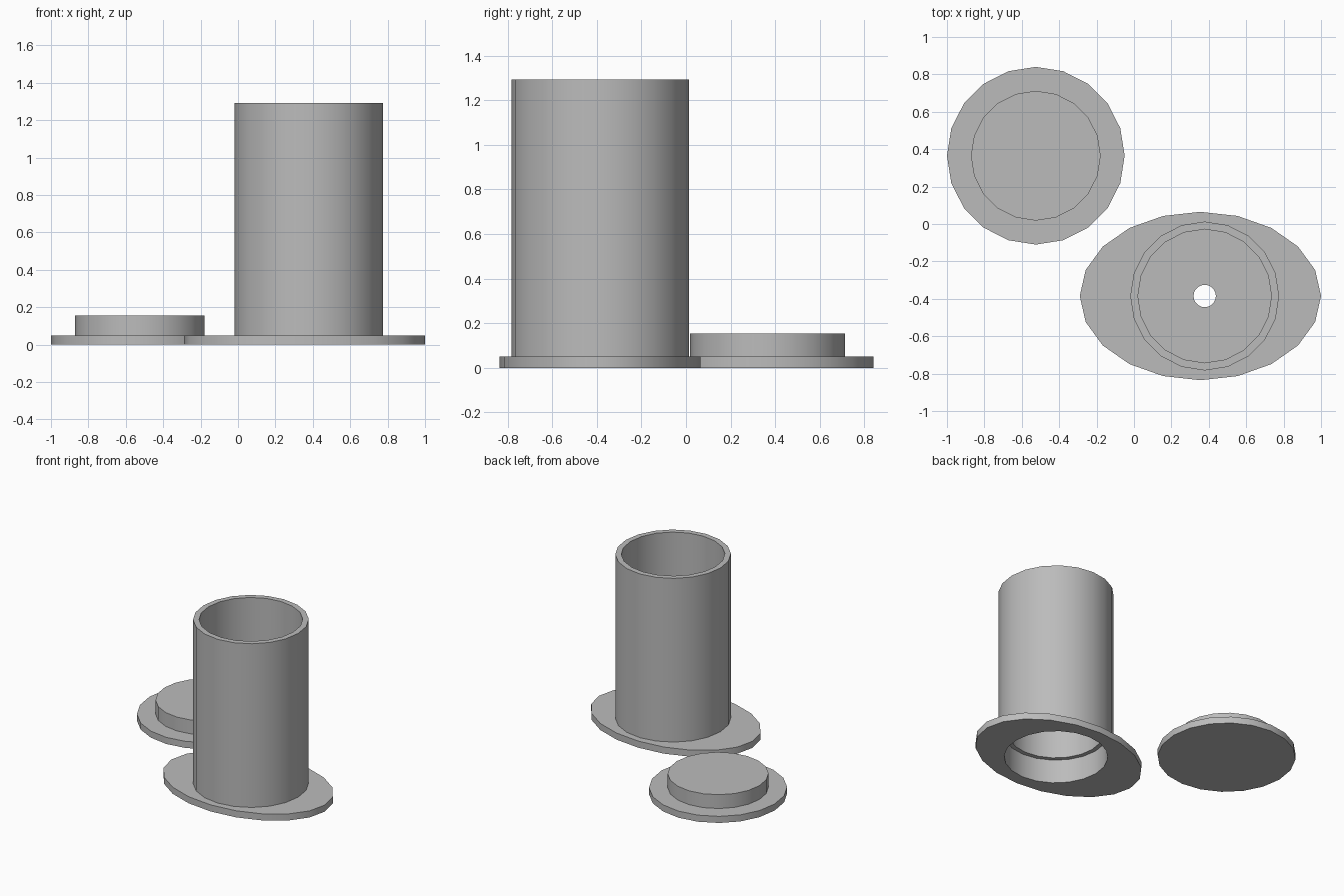
import bpy, bmesh
from math import cos, sin, tau, radians

SIDES = 20

if "Cube" in bpy.data.objects:
    bpy.data.objects.remove(bpy.data.objects["Cube"], do_unlink=True)

grey = bpy.data.materials.new("plain grey")
grey.use_nodes = True
colour = (0.5, 0.5, 0.5, 1)
grey.diffuse_color = colour
grey.node_tree.nodes["Principled BSDF"].inputs["Base Color"].default_value = colour


def lathe(name, centre, profile, closed):
    """Join rings (x radius, y radius, z, x shift); a closed profile forms a tube wall."""
    bm = bmesh.new()
    rings = []
    for rx, ry, z, shift in profile:
        rings.append([bm.verts.new((rx * cos(tau * i / SIDES) + shift,
                                    ry * sin(tau * i / SIDES), z)) for i in range(SIDES)])
    pairs = list(zip(rings, rings[1:]))
    if closed:
        pairs.append((rings[-1], rings[0]))
    else:
        bm.faces.new(rings[0])
        bm.faces.new(rings[-1])
    for low, high in pairs:
        for i in range(SIDES):
            j = (i + 1) % SIDES
            bm.faces.new((low[i], low[j], high[j], high[i]))
    bmesh.ops.recalc_face_normals(bm, faces=bm.faces)
    mesh = bpy.data.meshes.new(name)
    bm.to_mesh(mesh)
    bm.free()
    mesh.materials.append(grey)
    obj = bpy.data.objects.new(name, mesh)
    bpy.context.collection.objects.link(obj)
    obj.location = (*centre, 0)
    bpy.ops.object.select_all(action="DESELECT")
    obj.select_set(True)
    bpy.context.view_layer.objects.active = obj
    bpy.ops.object.shade_smooth_by_angle(angle=radians(30))


def circles(points):
    return [(r, r, z, 0) for r, z in points]


body = (0.378, -0.385)
lid = (-0.525, 0.365)
base_top = 0.05
bore = 0.357

# Oval base with a round opening
lathe("oval_base", body, [
    (0.645, 0.45, 0, -0.023), (0.645, 0.45, base_top, -0.023),
    (bore, bore, base_top, 0), (bore, bore, 0, 0)], True)

# Tube wall with a lower recess and a drilled floor near the top
lathe("tube", body, circles([
    (bore, base_top), (0.398, base_top), (0.398, 1.293), (bore, 1.293),
    (bore, 0.95), (0.06, 0.95), (0.06, 0.905), (0.325, 0.905),
    (0.325, 0.18), (bore, 0.18)]), True)

# Stepped lid lying beside the tube
lathe("lid", lid, circles([
    (0.475, 0), (0.475, base_top), (0.347, base_top), (0.347, 0.155)]), False)
